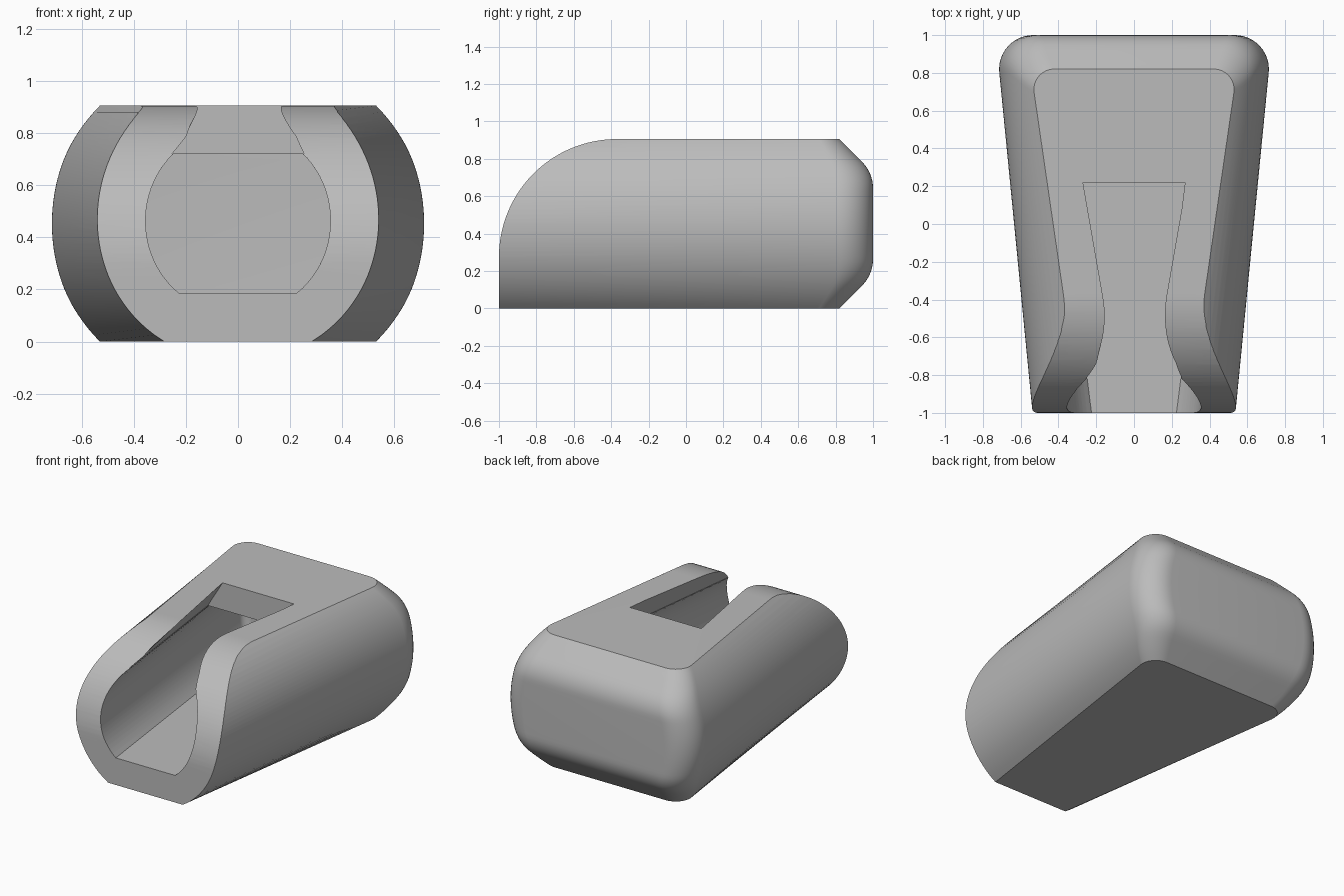
import bpy, bmesh, math

old = bpy.data.objects.get("Cube")
if old:
    bpy.data.objects.remove(old)

HEIGHT, WALL = 0.905, 0.185
MID = HEIGHT / 2
FRONT, SIDE_END = -1.0, 0.8          # stations where the side section is set
HALF_F, HALF_B = 0.537, 0.713        # half widths at mid height
RAD_F, RAD_B = 0.53, 0.69            # radii of the bulging sides

grey = bpy.data.materials.new("grey plastic")
grey.use_nodes = True
grey.diffuse_color = (0.5, 0.5, 0.5, 1)
grey.node_tree.nodes["Principled BSDF"].inputs["Base Color"].default_value = (0.5, 0.5, 0.5, 1)


def loft(name, rings):
    """Closed solid through rings of equal point count."""
    bm = bmesh.new()
    loops = [[bm.verts.new(p) for p in ring] for ring in rings]
    n = len(loops[0])
    for low, high in zip(loops, loops[1:]):
        for i in range(n):
            j = (i + 1) % n
            bm.faces.new((low[i], low[j], high[j], high[i]))
    bm.faces.new(loops[0][::-1])
    bm.faces.new(loops[-1])
    bmesh.ops.recalc_face_normals(bm, faces=bm.faces)
    mesh = bpy.data.meshes.new(name)
    bm.to_mesh(mesh)
    bm.free()
    mesh.materials.append(grey)
    obj = bpy.data.objects.new(name, mesh)
    bpy.context.collection.objects.link(obj)
    return obj


def sag(radius, dz):
    return radius - math.sqrt(max(radius ** 2 - dz ** 2, 0))


def plan_ring(z, y_front, y_back, corner, inset):
    """Tapered outline with two rounded back corners."""
    dz = abs(z - MID)
    a = HALF_F - inset - sag(RAD_F - inset, dz)
    b = HALF_B - inset - sag(RAD_B - inset, dz)
    m = (b - a) / (SIDE_END - FRONT)
    yc = y_back - corner
    xc = a + m * (yc - FRONT) - corner * math.hypot(1, m)
    start = -math.atan(m)
    half = [(a + m * (y_front - FRONT), y_front)]
    for i in range(13):
        t = start + (math.pi / 2 - start) * i / 12
        half.append((xc + corner * math.cos(t), yc + corner * math.sin(t)))
    return [(x, y, z) for x, y in half] + [(-x, y, z) for x, y in half[::-1]]


def back_inset(z):
    """Vertical back that rolls over into a 45 degree slope."""
    d = abs(z - MID) - 0.19
    r = 0.2
    if d <= 0:
        return 0
    knee = r * math.sin(math.pi / 4)
    return sag(r, d) if d < knee else sag(r, knee) + d - knee


def cut(target, cutter):
    mod = target.modifiers.new(cutter.name, 'BOOLEAN')
    mod.operation, mod.solver, mod.object = 'DIFFERENCE', 'EXACT', cutter
    bpy.context.view_layer.objects.active = target
    bpy.ops.object.modifier_apply(modifier=mod.name)
    bpy.data.objects.remove(cutter)


# Outer body
STEPS = 36
rings = []
for k in range(STEPS + 1):
    z = HEIGHT * k / STEPS
    bi = back_inset(z)
    rings.append(plan_ring(z, FRONT, 1 - bi, 0.18 - 0.4 * bi, 0))
body = loft("holster_body", rings)

# Hollow inside, open at the front
low, high = WALL, HEIGHT - WALL
cavity = loft("cavity_cutter", [
    plan_ring(low + (high - low) * k / 24, -1.2, 1 - WALL, 0.05, WALL) for k in range(25)])

# Top slot, widening to the back and downwards
def slot_half(y, z):
    top = 0.17 + 0.17 * (y + 0.37)
    bottom = 0.23 + 0.125 * (y + 1)
    return bottom + (top - bottom) * (z - high) / WALL

slot = loft("slot_cutter", [
    [(s * slot_half(y, z), y, z) for s, y in ((1, -1.2), (1, 0.22), (-1, 0.22), (-1, -1.2))]
    for z in (high - 0.001, HEIGHT + 0.02)])

# Rounded nose
R, CY = 0.63, -0.37
CZ = HEIGHT - R
profile = [(CY - R * math.cos(t), CZ + R * math.sin(t))
           for t in (math.pi / 2 * i / 32 for i in range(33))]
profile += [(CY, 1.3), (-1.3, 1.3), (-1.3, CZ)]
nose = loft("nose_cutter", [[(x, y, z) for y, z in profile] for x in (-1, 1)])

for cutter in (cavity, slot, nose):
    cut(body, cutter)

bpy.ops.object.select_all(action='DESELECT')
body.select_set(True)
bpy.context.view_layer.objects.active = body
bpy.ops.object.shade_smooth_by_angle(angle=math.radians(28))
